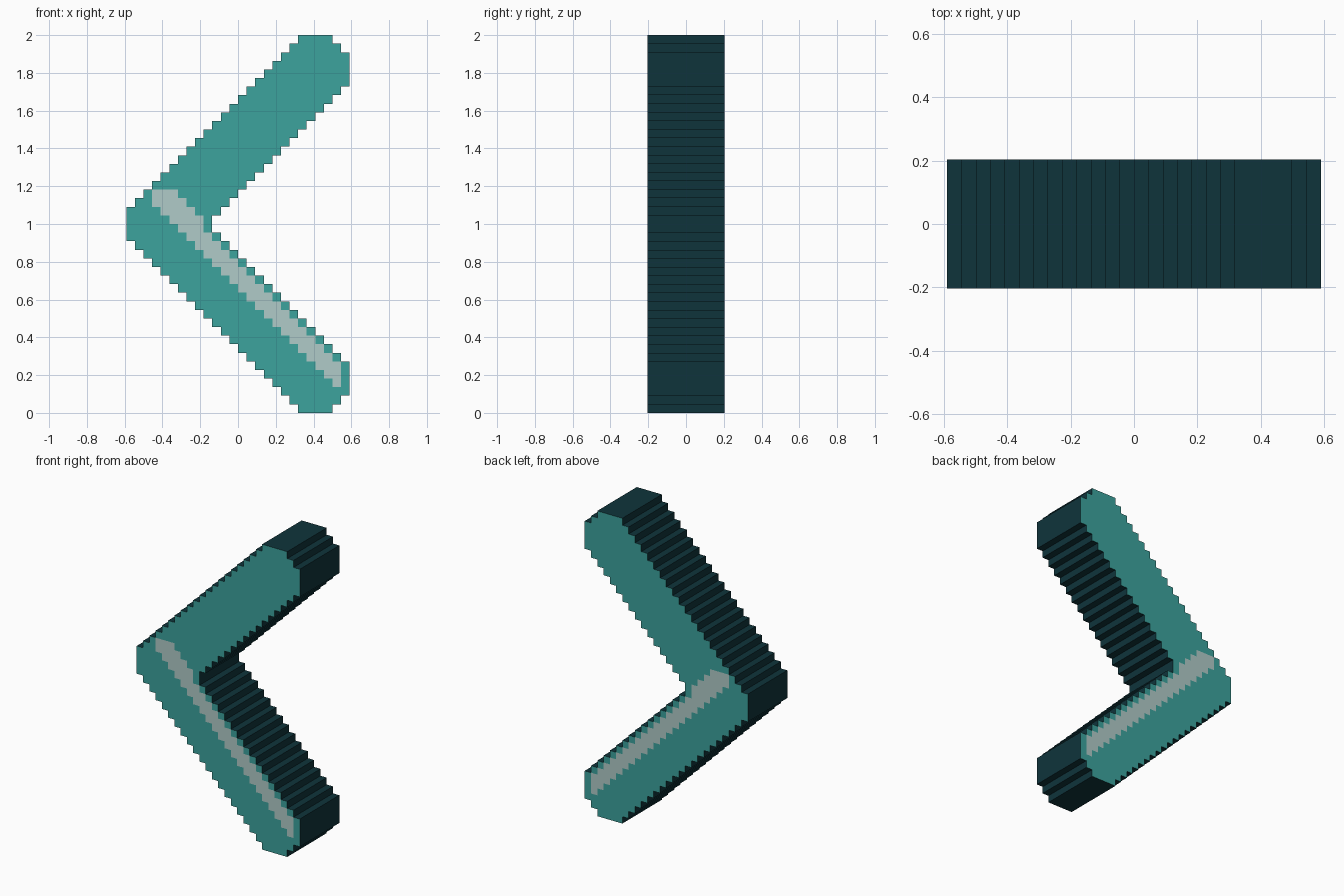
import bpy
import bmesh

cube = bpy.data.objects.get("Cube")
if cube:
    bpy.data.objects.remove(cube, do_unlink=True)

ROWS, COLS = 44, 26
CELL = 2.0 / ROWS
DEPTH = 9 * CELL


def srgb(r, g, b):
    lin = [c / 255 / 12.92 if c < 11 else ((c / 255 + 0.055) / 1.055) ** 2.4 for c in (r, g, b)]
    return (*lin, 1.0)


def make_material(name, colour):
    mat = bpy.data.materials.new(name)
    mat.use_nodes = True
    mat.diffuse_color = colour
    bsdf = next(n for n in mat.node_tree.nodes if n.type == 'BSDF_PRINCIPLED')
    bsdf.inputs["Base Color"].default_value = colour
    return mat


def body_span(row):
    """First and end column of the bent silhouette, rows counted from the top."""
    m = min(row, ROWS - 1 - row)
    return max(0, 20 - m), min(24 + m, COLS, 31 - m)


def stripe_span(row):
    """First and end column of the pale stripe on the lower arm."""
    if not 18 <= row <= 40:
        return 0, 0
    return max(3, row - 16), min(row - 12, body_span(row)[1] - 1)


# Stepped silhouette as a sheet of square cells
bm = bmesh.new()
corners = {}


def corner(col, row):
    if (col, row) not in corners:
        corners[col, row] = bm.verts.new(((col - COLS / 2) * CELL, -DEPTH / 2, 2.0 - row * CELL))
    return corners[col, row]


for row in range(ROWS):
    first, end = body_span(row)
    s0, s1 = stripe_span(row)
    for col in range(first, end):
        face = bm.faces.new([corner(col, row + 1), corner(col + 1, row + 1),
                             corner(col + 1, row), corner(col, row)])
        face.material_index = 1 if s0 <= col < s1 else 0

# Thicken towards the back; the stripe carries through to the rear face
res = bmesh.ops.extrude_face_region(bm, geom=bm.faces[:], use_keep_orig=True)
new_verts = [g for g in res["geom"] if isinstance(g, bmesh.types.BMVert)]
bmesh.ops.translate(bm, verts=new_verts, vec=(0, DEPTH, 0))
bmesh.ops.recalc_face_normals(bm, faces=bm.faces[:])

# Dark rim on every stepped edge
for face in bm.faces:
    if abs(face.normal.y) < 0.5:
        face.material_index = 2

mesh = bpy.data.meshes.new("boomerang")
bm.to_mesh(mesh)
bm.free()
for name, rgb in (("teal", (60, 163, 157)), ("pale stripe", (176, 203, 200)), ("dark rim", (15, 52, 59))):
    mesh.materials.append(make_material(name, srgb(*rgb)))
boomerang = bpy.data.objects.new("boomerang", mesh)
bpy.context.collection.objects.link(boomerang)
